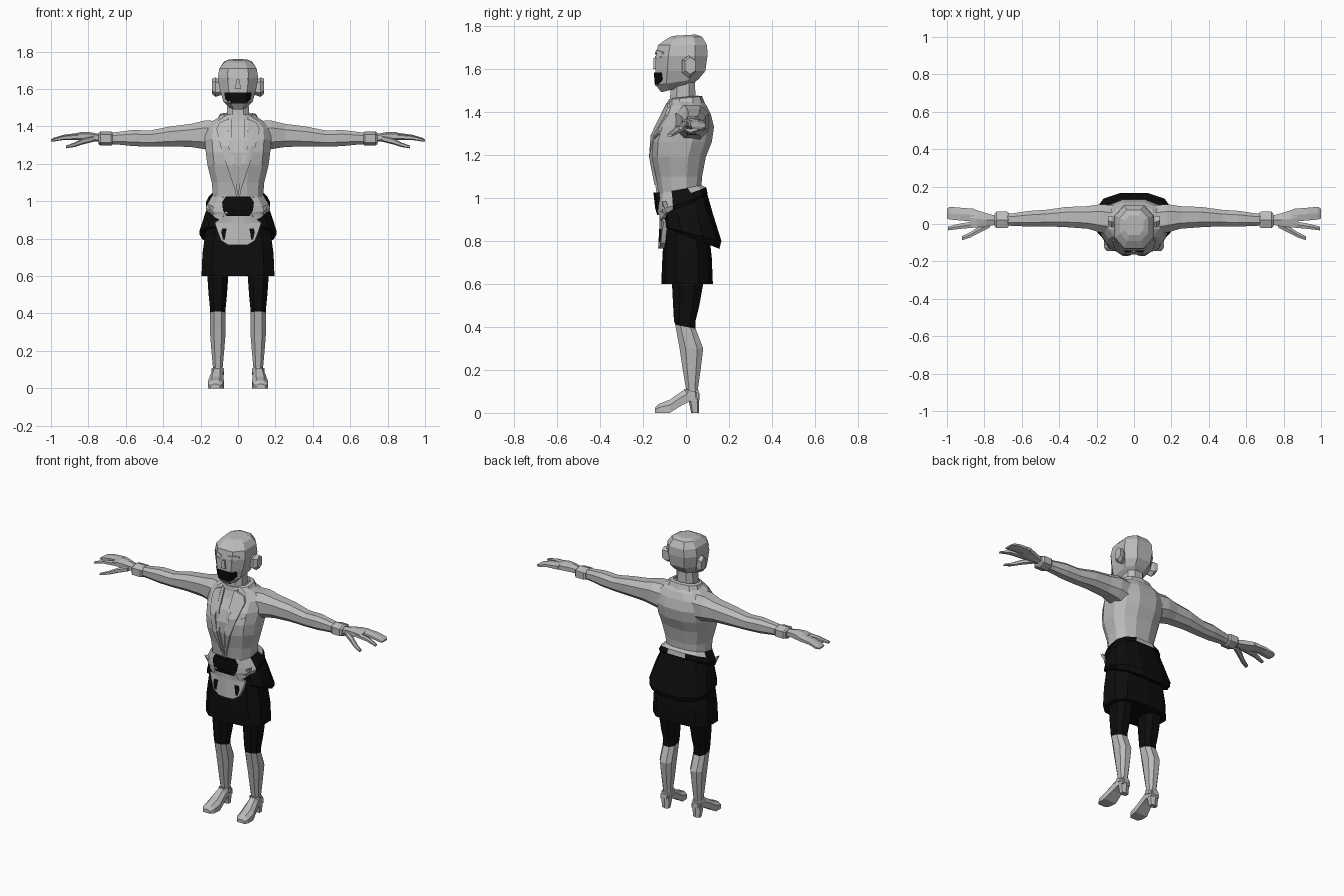
import bpy, bmesh, math
from mathutils import Vector
from mathutils.bvhtree import BVHTree


def material(name, v):
    m = bpy.data.materials.new(name)
    m.diffuse_color = (v, v, v, 1)
    return m


GREY, BLACK = material("light grey", 0.5), material("black", 0.004)


def finish(name, bm, mats, rule=None):
    bmesh.ops.recalc_face_normals(bm, faces=bm.faces)
    if rule:
        for f in bm.faces:
            f.material_index = int(rule(f.calc_center_median()))
    me = bpy.data.meshes.new(name)
    bm.to_mesh(me)
    bm.free()
    for m in mats:
        me.materials.append(m)
    ob = bpy.data.objects.new(name, me)
    bpy.context.collection.objects.link(ob)
    return ob


def loop(n, p):
    # unit superellipse outline with flat sides facing the axes
    out = []
    for i in range(n):
        a = 2 * math.pi * (i + 0.5) / n
        c, s = math.cos(a), math.sin(a)
        out.append((math.copysign(abs(c) ** p, c), math.copysign(abs(s) ** p, s)))
    m = max(abs(v[0]) for v in out), max(abs(v[1]) for v in out)
    return [(a / m[0], b / m[1]) for a, b in out]


def upright(rows, n=10, p=0.8, cx=0):
    # rows: z, half width, front y, back y, tilt in y
    return [[Vector((cx + u * rx, (a + b) / 2 + v * (b - a) / 2,
                     z + t * ((a + b) / 2 + v * (b - a) / 2))) for u, v in loop(n, p)]
            for z, rx, a, b, t in rows]


def along_x(rows, n=6, p=0.8):
    # rows: x, y centre, z centre, half depth, half height
    return [[Vector((x, y + u * ry, z + v * rz)) for u, v in loop(n, p)] for x, y, z, ry, rz in rows]


def loft(name, rings, mats=(GREY,), both=False, rule=None):
    bm = bmesh.new()
    for s in ((1, -1) if both else (1,)):
        vs = [[bm.verts.new((s * c.x, c.y, c.z)) for c in r] for r in rings]
        n = len(vs[0])
        for a, b in zip(vs, vs[1:]):
            for i in range(n):
                bm.faces.new((a[i], a[(i + 1) % n], b[(i + 1) % n], b[i]))
        bm.faces.new(vs[0])
        bm.faces.new(vs[-1])
    return finish(name, bm, mats, rule)


def patch(name, target, rows, mat, cols=1, t=0.008, both=False):
    # raised plate laid on the front of the target; rows: x0, z0, x1, z1
    tree = BVHTree.FromPolygons([v.co for v in target.data.vertices],
                                [p.vertices for p in target.data.polygons])
    bm = bmesh.new()
    for s in ((1, -1) if both else (1,)):
        grid, last = [], -0.1
        for x0, z0, x1, z1 in rows:
            line = []
            for i in range(cols + 1):
                k = i / cols
                x, z = x0 + (x1 - x0) * k, z0 + (z1 - z0) * k
                hit = tree.ray_cast(Vector((x, -1, z)), Vector((0, 1, 0)))[0]
                last = hit.y if hit else last
                line.append(bm.verts.new((s * x, last + 0.004, z)))
            grid.append(line)
        faces = [bm.faces.new((a[i], a[i + 1], b[i + 1], b[i]))
                 for a, b in zip(grid, grid[1:]) for i in range(cols)]
        new = bmesh.ops.extrude_face_region(bm, geom=faces, use_keep_orig=True)["geom"]
        for v in new:
            if isinstance(v, bmesh.types.BMVert):
                v.co.y -= t + 0.004
    return finish(name, bm, (mat,))


# head, neck and ears
head = loft("head", upright([
    (1.52, 0.045, -0.115, 0.03, 0.25), (1.545, 0.078, -0.14, 0.06, 0.15),
    (1.59, 0.095, -0.143, 0.09, 0), (1.66, 0.108, -0.14, 0.10, 0),
    (1.71, 0.10, -0.13, 0.098, 0), (1.745, 0.075, -0.09, 0.075, 0.06),
    (1.757, 0.05, -0.06, 0.045, 0.06)], 8, 0.75))
loft("neck", upright([(1.40, 0.075, -0.08, 0.07, 0), (1.46, 0.06, -0.075, 0.045, 0),
                      (1.56, 0.055, -0.065, 0.04, 0)], 8))
loft("ears", along_x([(0.085, 0.005, 1.605, 0.02, 0.035), (0.12, 0.012, 1.61, 0.03, 0.052),
                      (0.14, 0.02, 1.615, 0.024, 0.04)]), both=True)

# face details
patch("mouth", head, [(-0.072, 1.582, 0.072, 1.582), (-0.07, 1.55, 0.07, 1.55),
                      (-0.045, 1.522, 0.045, 1.522)], BLACK, 6, 0.006)
patch("brows", head, [(0.02, 1.667, 0.02, 1.677), (0.055, 1.678, 0.055, 1.688),
                      (0.085, 1.67, 0.085, 1.677)], GREY, t=0.006, both=True)
patch("eyes", head, [(0.025, 1.648, 0.025, 1.654), (0.05, 1.65, 0.05, 1.66),
                     (0.078, 1.652, 0.078, 1.657)], GREY, t=0.003, both=True)
patch("nose", head, [(-0.008, 1.65, 0.008, 1.65), (-0.016, 1.60, 0.016, 1.60)], GREY, t=0.01)

# jacket body
body = loft("jacket_body", upright([
    (0.94, 0.15, -0.12, 0.08, 0), (1.03, 0.135, -0.13, 0.07, 0), (1.10, 0.14, -0.14, 0.075, 0),
    (1.19, 0.163, -0.16, 0.092, 0), (1.26, 0.172, -0.162, 0.12, 0),
    (1.33, 0.178, -0.14, 0.13, 0), (1.39, 0.175, -0.10, 0.115, 0),
    (1.43, 0.135, -0.085, 0.095, 0), (1.46, 0.08, -0.08, 0.065, 0)], 12, 0.8))

# lapels, front edges, collar and pocket
patch("front_edges", body, [(0.035, 1.44, 0.055, 1.45), (0.03, 1.32, 0.05, 1.32),
                            (0.018, 1.2, 0.035, 1.2), (0.008, 1.1, 0.02, 1.1),
                            (0.0, 1.02, 0.01, 1.02)], GREY, both=True)
patch("lapels", body, [(0.055, 1.44, 0.10, 1.42), (0.052, 1.37, 0.115, 1.385),
                       (0.048, 1.29, 0.095, 1.30), (0.032, 1.19, 0.06, 1.19),
                       (0.012, 1.06, 0.016, 1.06)], GREY, 2, 0.012, both=True)
patch("pocket", body, [(0.095, 1.285, 0.135, 1.31), (0.095, 1.275, 0.135, 1.30)], GREY, t=0.007)
loft("collar", upright([(1.425, 0.115, -0.088, 0.09, 0.1), (1.465, 0.095, -0.075, 0.075, 0.1),
                        (1.47, 0.075, -0.07, 0.055, 0.1), (1.45, 0.07, -0.065, 0.05, 0.1)], 10))

# arms with cuffs
loft("arms", along_x([
    (0.10, 0.02, 1.345, 0.08, 0.085), (0.18, 0.03, 1.355, 0.075, 0.076),
    (0.25, 0.035, 1.352, 0.06, 0.062), (0.36, 0.037, 1.347, 0.054, 0.053),
    (0.47, 0.032, 1.335, 0.044, 0.043), (0.56, 0.028, 1.338, 0.042, 0.043),
    (0.64, 0.024, 1.337, 0.034, 0.034), (0.70, 0.022, 1.335, 0.03, 0.028)], 8), both=True)
loft("cuffs", along_x([(0.67, 0.022, 1.335, 0.037, 0.033), (0.68, 0.022, 1.335, 0.044, 0.038),
                       (0.735, 0.022, 1.335, 0.044, 0.038), (0.745, 0.022, 1.335, 0.035, 0.03)]),
     both=True)

# hands
loft("palms", along_x([(0.73, 0.02, 1.338, 0.022, 0.02), (0.79, 0.022, 1.345, 0.036, 0.024),
                       (0.84, 0.028, 1.348, 0.046, 0.022), (0.88, 0.034, 1.345, 0.05, 0.016)]),
     both=True)
loft("fingers", along_x([(0.85, 0.047, 1.348, 0.034, 0.018), (0.93, 0.053, 1.343, 0.034, 0.013),
                         (0.985, 0.058, 1.33, 0.034, 0.01), (1.0, 0.055, 1.325, 0.026, 0.005)]),
     both=True)
loft("index_fingers", along_x([(0.84, 0.0, 1.345, 0.018, 0.016), (0.93, -0.012, 1.34, 0.014, 0.012),
                               (0.995, -0.024, 1.325, 0.01, 0.007)]), both=True)
loft("thumbs", along_x([(0.77, 0.0, 1.335, 0.018, 0.016), (0.83, -0.032, 1.32, 0.017, 0.016),
                        (0.875, -0.058, 1.302, 0.014, 0.012),
                        (0.92, -0.076, 1.29, 0.011, 0.007)]), both=True)

# skirt in two layers
skirt = loft("lower_skirt", upright([(0.60, 0.195, -0.115, 0.125, 0), (0.72, 0.19, -0.11, 0.12, 0),
                                     (0.90, 0.165, -0.10, 0.10, 0)], 10, 0.7), (BLACK,))
over = loft("over_skirt", upright([
    (0.825, 0.19, -0.105, 0.155, -0.4), (0.84, 0.205, -0.108, 0.165, -0.25),
    (0.92, 0.18, -0.112, 0.125, 0.05), (0.985, 0.155, -0.122, 0.10, 0.3),
    (1.00, 0.145, -0.12, 0.085, 0.3)], 12, 0.75), (BLACK,))

# flared jacket hem, black behind
loft("jacket_hem", upright([(0.965, 0.165, -0.128, 0.09, 0.35), (0.985, 0.172, -0.135, 0.10, 0.35),
                            (1.015, 0.158, -0.135, 0.095, 0.35), (1.045, 0.135, -0.13, 0.07, 0.2)],
                           12, 0.75),
     (GREY, BLACK), rule=lambda c: c.y > -0.03 and c.z < 1.03)

# belt plate, apron and front flaps
patch("belt_plate", body, [(-0.065, 1.025, 0.065, 1.025), (-0.085, 0.995, 0.085, 0.995),
                           (-0.08, 0.95, 0.08, 0.95), (-0.06, 0.92, 0.06, 0.92)], BLACK, 4, 0.022)
patch("front_flaps", over, [(0.08, 0.94, 0.16, 0.985), (0.08, 0.915, 0.145, 0.935),
                            (0.09, 0.895, 0.12, 0.91)], GREY, 2, 0.015, both=True)
patch("apron", skirt, [(-0.07, 0.925, 0.07, 0.925), (-0.125, 0.885, 0.125, 0.885),
                       (-0.11, 0.84, 0.11, 0.84), (-0.09, 0.79, 0.09, 0.79),
                       (-0.05, 0.765, 0.05, 0.765)], GREY, 6, 0.022)
patch("apron_spots", skirt, [(0.06, 0.855, 0.085, 0.855), (0.065, 0.83, 0.09, 0.835),
                             (0.07, 0.795, 0.08, 0.795)], BLACK, 1, 0.028, both=True)

# legs, dark above the knee
loft("legs", upright([
    (0.70, 0.062, -0.07, 0.085, 0), (0.60, 0.056, -0.065, 0.08, 0), (0.50, 0.049, -0.06, 0.062, 0),
    (0.43, 0.042, -0.056, 0.045, 0), (0.40, 0.041, -0.05, 0.045, -0.2),
    (0.30, 0.042, -0.03, 0.08, 0), (0.20, 0.034, -0.015, 0.068, 0),
    (0.11, 0.026, 0.0, 0.055, 0), (0.07, 0.028, 0.0, 0.055, 0)], 8, 0.8, 0.108),
    (GREY, BLACK), both=True, rule=lambda c: c.z > 0.4)


# shoes: sloped foot, ankle strap and heel
def foot_ring(y, z0, z1, w, cx):
    return [Vector((cx + a * w, y, z)) for a, z in
            ((-1, z0), (1, z0), (1, z0 + (z1 - z0) * 0.6), (0.5, z1), (-0.5, z1),
             (-1, z0 + (z1 - z0) * 0.6))]


loft("feet", [foot_ring(*r) for r in (
    (-0.145, 0.0, 0.022, 0.025, 0.122), (-0.125, 0.0, 0.042, 0.04, 0.12),
    (-0.075, 0.0, 0.062, 0.043, 0.118), (-0.02, 0.035, 0.10, 0.034, 0.113),
    (0.02, 0.055, 0.12, 0.03, 0.11), (0.06, 0.055, 0.105, 0.028, 0.11))], both=True)
loft("ankle_straps", upright([(0.085, 0.034, -0.012, 0.064, -0.3),
                              (0.11, 0.033, -0.008, 0.062, -0.3)], 8, 0.8, 0.109), both=True)
loft("heels", upright([(0.0, 0.022, 0.024, 0.06, 0), (0.07, 0.03, 0.01, 0.062, 0)],
                      6, 0.7, 0.11), both=True)
